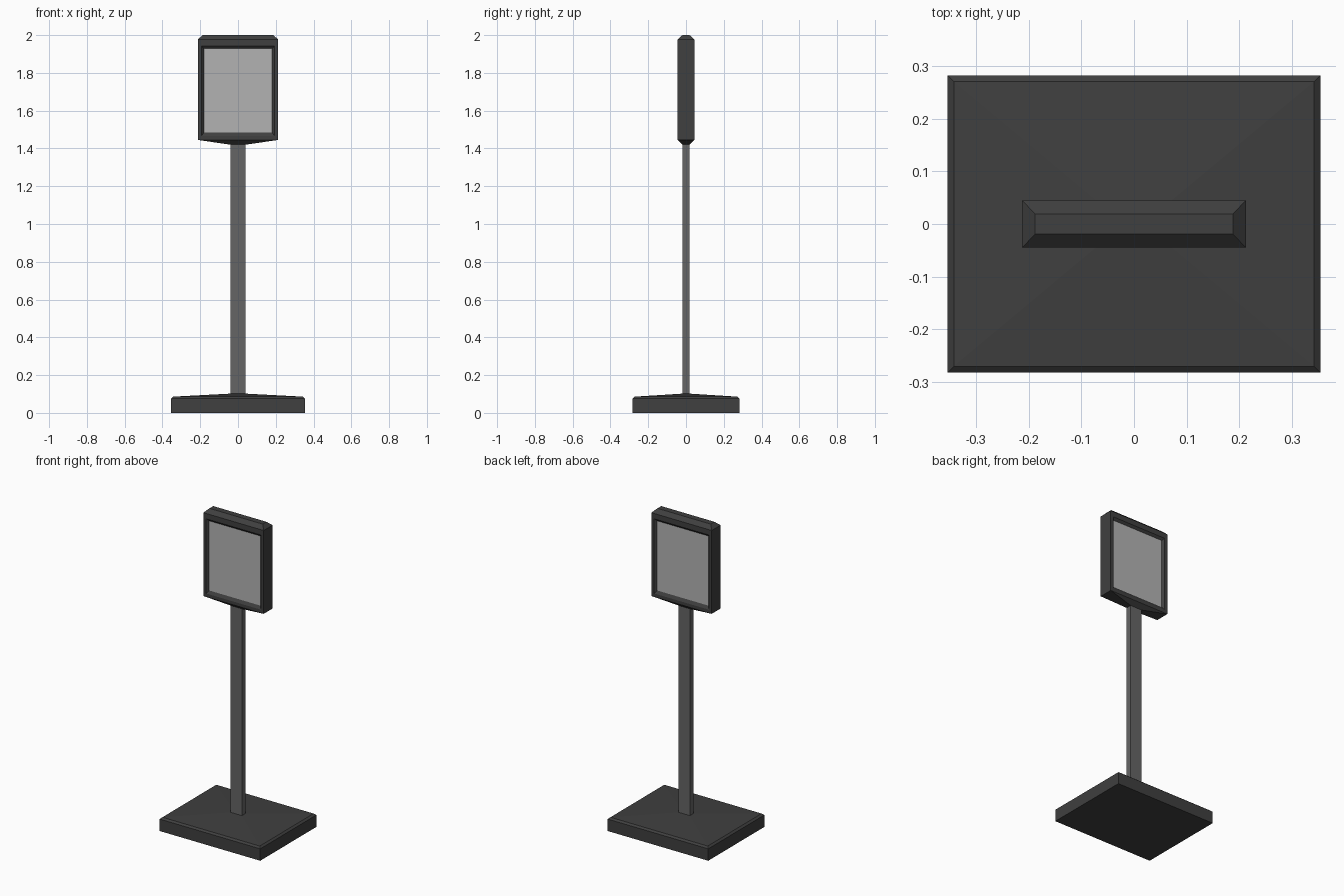
import bpy, bmesh

if "Cube" in bpy.data.objects:
    bpy.data.objects.remove(bpy.data.objects["Cube"])


def material(name, grey):
    m = bpy.data.materials.new(name)
    m.diffuse_color = (grey, grey, grey, 1)
    m.use_nodes = True
    m.node_tree.nodes["Principled BSDF"].inputs["Base Color"].default_value = m.diffuse_color
    return m


DARK = material("dark_shell", 0.05)
MID = material("post_grey", 0.13)
LIGHT = material("screen_grey", 0.45)


def stack(rings):
    """Loft rectangles given as (half_x, half_y, z), capped at both ends."""
    bm = bmesh.new()
    loops = [[bm.verts.new((sx * x, sy * y, z))
              for sx, sy in ((-1, -1), (1, -1), (1, 1), (-1, 1))]
             for x, y, z in rings]
    for a, b in zip(loops, loops[1:]):
        for i in range(4):
            j = (i + 1) % 4
            bm.faces.new((a[i], a[j], b[j], b[i]))
    bm.faces.new(loops[0][::-1])
    bm.faces.new(loops[-1])
    bm.normal_update()
    return bm


def finish(name, bm, mat):
    me = bpy.data.meshes.new(name)
    bm.to_mesh(me)
    bm.free()
    me.materials.append(mat)
    ob = bpy.data.objects.new(name, me)
    bpy.context.collection.objects.link(ob)
    return ob


def fit_face(face, x, y, z0, z1):
    """Move a rectangular inset face to the given window."""
    zc = face.calc_center_median().z
    for v in face.verts:
        v.co = (x if v.co.x > 0 else -x, y, z1 if v.co.z > zc else z0)


# Weighted base with bevelled rim and gently sloped top
finish("base", stack([(0.355, 0.283, 0), (0.355, 0.283, 0.076),
                      (0.343, 0.271, 0.086), (0.04, 0.018, 0.102)]), DARK)

# Flat post
finish("post", stack([(0.04, 0.018, 0.09), (0.04, 0.018, 1.43)]), MID)

# Display housing with a sloped recess in front and back
PX, PY, PZ0, PZ1 = 0.181, 0.033, 1.484, 1.928
bm = stack([(0.04, 0.018, 1.42), (0.213, 0.045, 1.445),
            (0.213, 0.045, 1.976), (0.188, 0.019, 2.0)])
sides = [f for f in bm.faces if abs(f.normal.y) > 0.99]
for f in sides:
    s = 1 if f.normal.y > 0 else -1
    bmesh.ops.inset_region(bm, faces=[f], thickness=0.02)
    fit_face(f, 0.193, s * 0.045, 1.466, 1.942)
    bmesh.ops.inset_region(bm, faces=[f], thickness=0.01)
    fit_face(f, PX, s * PY, PZ0, PZ1)
bmesh.ops.delete(bm, geom=sides, context='FACES_ONLY')
finish("display_housing", bm, DARK)

# Two-sided screen filling both recesses
finish("screen", stack([(PX, PY, PZ0), (PX, PY, PZ1)]), LIGHT)
